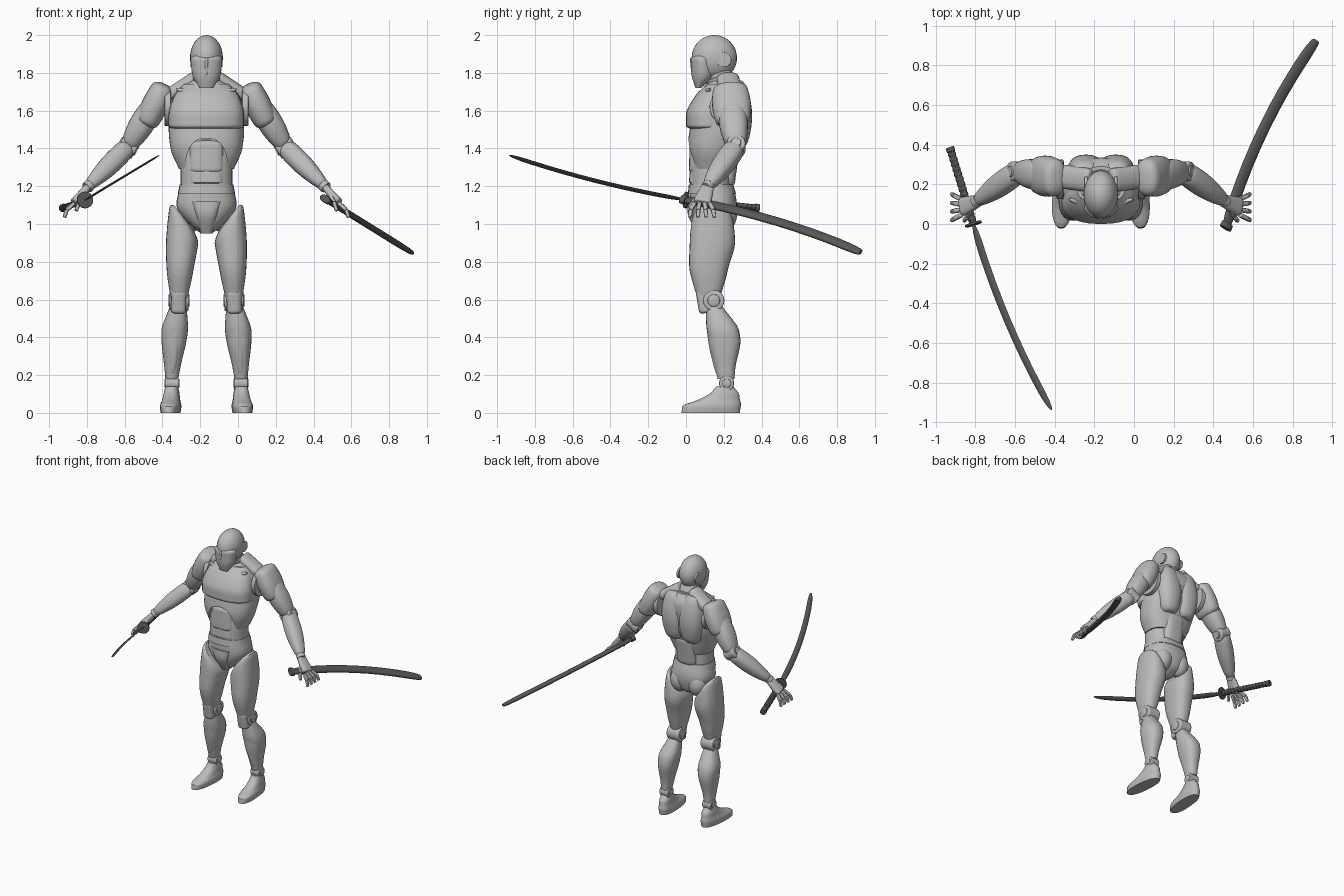
import bpy, bmesh, math
from mathutils import Vector, Matrix

cube = bpy.data.objects.get("Cube")
if cube:
    bpy.data.objects.remove(cube, do_unlink=True)

CENTRE = -.167  # the figure stands off the origin, balancing the swords
ACROSS, FORWARD, UPWARD = Vector((1, 0, 0)), Vector((0, 1, 0)), Vector((0, 0, 1))


def material(name, value):
    created = bpy.data.materials.new(name)
    created.use_nodes = True
    colour = (value, value, value, 1)
    created.diffuse_color = colour
    created.node_tree.nodes["Principled BSDF"].inputs["Base Color"].default_value = colour
    return created


BODY = material("light grey armour", .5)
STEEL = material("dark grey weapon", .1)


def blend(rings, steps):
    """Refine a list of rings with a smooth curve that never overshoots."""
    def slope(a, b):
        return 2 * a * b / (a + b) if a * b > 0 else 0
    rings = [tuple(ring) + (0,) * (6 - len(ring)) for ring in rings]
    delta = [[q - p for p, q in zip(low, high)] for low, high in zip(rings, rings[1:])]
    inner = [[slope(a, b) for a, b in zip(low, high)] for low, high in zip(delta, delta[1:])]
    tangent = [delta[0]] + inner + [delta[-1]]
    refined = []
    for i, step in enumerate(delta):
        for k in range(steps):
            t = k / steps
            u = 1 - t
            refined.append([p + t * t * (t + 3 * u) * d + t * u * u * a - t * t * u * b
                            for p, d, a, b in zip(rings[i], step, tangent[i], tangent[i + 1])])
    return refined + [rings[-1]]


def loft(name, rings, paint=BODY, both=False, square=2.4, sides=28, steps=4, place=Matrix()):
    """Skin rings of (x, y, z, rx, ry, tilt); both makes a left and a right copy."""
    made = []
    for label, sign in (("left_", 1), ("right_", -1)) if both else (("", 1),):
        bm = bmesh.new()
        loops = []
        for x, y, z, rx, ry, tilt in blend(rings, steps):
            loop = []
            for i in range(sides):
                angle = math.tau * i / sides
                c, s = math.cos(angle), math.sin(angle)
                dx = math.copysign(abs(c) ** (2 / square), c) * rx
                dy = math.copysign(abs(s) ** (2 / square), s) * ry
                point = place @ Vector((x + dx, y + dy, z + tilt * dx))
                loop.append(bm.verts.new((point.x * sign + CENTRE, point.y, point.z)))
            loops.append(loop)
        for low, high in zip(loops, loops[1:]):
            for i in range(sides):
                bm.faces.new((low[i - 1], low[i], high[i], high[i - 1]))
        bm.faces.new(loops[0])
        bm.faces.new(loops[-1])
        bmesh.ops.recalc_face_normals(bm, faces=bm.faces)
        mesh = bpy.data.meshes.new(label + name)
        bm.to_mesh(mesh)
        bm.free()
        mesh.materials.append(paint)
        part = bpy.data.objects.new(label + name, mesh)
        bpy.context.collection.objects.link(part)
        made.append(part)
    return made


def slab(name, rows, **options):
    """Centred loft from rows of (height, half width, front, back)."""
    return loft(name, [(0, (front + back) / 2, z, width, (back - front) / 2)
                       for z, width, front, back in rows], **options)


def ball(name, centre, rx, ry, rz, **options):
    x, y, z = centre
    angles = [math.pi * (i + .1) / 20 for i in range(20)] + [math.pi * .995]
    return loft(name, [(x, y, z - rz * math.cos(a), rx * math.sin(a), ry * math.sin(a))
                       for a in angles], square=2, steps=1, **options)


def limb(name, start, end, width, taper=1, flat=1, swell=0, cap=.6, bow=0, hint=FORWARD, **options):
    """Round-ended bar: width tapers and swells, flat sets the depth, bow bends it."""
    start, end = Vector(start), Vector(end)
    along = (end - start).normalized()
    side = (hint - along * along.dot(hint)).normalized()
    frame = Matrix((side, along.cross(side), along)).transposed().to_4x4()
    frame.translation = start
    rings = []
    for i in range(17):
        t = (1 - math.cos(math.pi * i / 16)) / 2
        edge = min(1, 8 * t, 8 - 8 * t)
        round_off = cap + (1 - cap) * math.sqrt(edge * (2 - edge))
        radius = (width * (1 + (taper - 1) * t) + swell * math.sin(math.pi * t)) * round_off
        rings.append((bow * 4 * t * (1 - t), 0, t * (end - start).length, radius, radius * flat))
    return loft(name, rings, steps=1, place=frame, **options)


def disc(name, centre, axis, radius, half, **options):
    offset = axis.normalized() * half
    return limb(name, centre - offset, centre + offset, radius, cap=.88, square=2, **options)


# Joints of the left side, shared by the parts around them
SHOULDER, ELBOW, WRIST = Vector((.28, .24, 1.63)), Vector((.415, .265, 1.41)), Vector((.625, .115, 1.2))
KNUCKLES = Vector((.7, .085, 1.11))
KNEE, ANKLE = Vector((.145, .147, .595)), Vector((.183, .215, .157))

# Head, mask and neck
ball("head", (0, .15, 1.88), .087, .12, .12)
slab("face_mask", [(1.72, .035, .05, .08), (1.79, .075, .03, .15), (1.87, .084, .026, .15),
                   (1.89, .07, .04, .13)], square=2)
limb("nose_ridge", (0, .03, 1.88), (0, .035, 1.78), .01, taper=.5)
limb("eye", (.02, .032, 1.855), (.066, .068, 1.878), .005, swell=.003, both=True, sides=12)
disc("ear_cap", Vector((.075, .2, 1.87)), ACROSS, .04, .009, both=True)
limb("neck", (0, .23, 1.66), (0, .165, 1.83), .08, taper=.75, cap=1)
for i, label in enumerate(("lower", "upper")):
    disc(label + "_neck_ring", Vector((0, .2 - .02 * i, 1.73 + .04 * i)), UPWARD - FORWARD * .35,
         .08 - .007 * i, .014)

# Rib cage with an arch opened over the belly
ribs = slab("rib_cage", [(1.29, .145, .03, .25), (1.4, .19, .01, .28), (1.5, .2, .02, .32),
                         (1.6, .2, .03, .33), (1.7, .16, .08, .33), (1.76, .08, .13, .29)],
            sides=48)[0]
arch = limb("arch_cutter", (0, -.1, 1.3), (0, .1, 1.3), .11, flat=1.4, cap=1, hint=ACROSS)[0]
arch.hide_render = True
cut = ribs.modifiers.new("arch", "BOOLEAN")
cut.object = arch
bpy.context.view_layer.update()
shaped = ribs.evaluated_get(bpy.context.evaluated_depsgraph_get())
ribs.data = bpy.data.meshes.new_from_object(shaped)
ribs.modifiers.clear()
bpy.data.objects.remove(arch, do_unlink=True)

# Torso armour
slab("chest_plate", [(1.5, .17, .03, .24), (1.52, .2, 0, .24), (1.58, .2, 0, .24),
                     (1.68, .17, .05, .24), (1.74, .12, .11, .24)])
limb("collar_bone", (.015, .08, 1.675), (.16, .125, 1.715), .008, swell=.006, both=True, sides=12)
limb("shoulder_blade", (.07, .26, 1.4), (.08, .25, 1.76), .06, swell=.035, hint=ACROSS, both=True)
limb("trapezius", (.05, .22, 1.78), (.2, .24, 1.68), .06, flat=.6, both=True)
slab("abdomen", [(1.18, .138, .02, .24), (1.3, .138, .02, .24), (1.45, .15, .04, .25)])
for label, low, high in (("lower", 1.21, 1.28), ("upper", 1.27, 1.44)):
    limb(label + "_belly_plate", (0, .06, low), (0, .065, high), .09, flat=.5, hint=ACROSS, square=3)
limb("lumbar_plate", (0, .2, 1.2), (0, .23, 1.42), .08, flat=.7, hint=ACROSS, square=3)

# Pelvis
slab("pelvis", [(1.2, .14, .02, .25), (1.1, .16, .02, .27), (1, .09, .04, .25), (.95, .03, .09, .17)])
slab("belt", [(1.16, .152, .01, .265), (1.21, .142, .015, .25)])
slab("groin_guard", [(1.12, .08, .01, .1), (1.05, .06, .01, .12), (.95, .03, .06, .15)], square=3)
ball("buttock", (.075, .2, 1.05), .07, .07, .09, both=True)

# Legs
loft("thigh", [(.118, .14, 1.03, .055, .09, 1.3), (.12, .14, 1, .075, .11, 1.2),
               (.13, .14, .9, .083, .12, .3), (.14, .12, .75, .07, .1),
               (.145, .12, .61, .045, .06)], both=True)
limb("thigh_plate", (.146, .08, .79), (.146, .1, .62), .045, hint=ACROSS, both=True)
for label, joint, radius in (("knee", KNEE, .056), ("ankle", ANKLE, .04)):
    disc(label + "_joint", joint, ACROSS, radius, radius * .9, both=True)
    disc(label + "_bolt", joint, ACROSS, radius * .6, radius, both=True)
limb("knee_cap", (.146, .09, .65), (.148, .11, .53), .04, hint=ACROSS, both=True, square=3)
loft("shin", [(.15, .15, .56, .045, .045), (.168, .195, .44, .07, .085), (.172, .204, .38, .066, .085),
              (.18, .207, .25, .044, .056), (.183, .212, .18, .034, .044)], both=True)
limb("shin_ridge", (.155, .12, .54), (.182, .175, .2), .014, swell=.014, hint=ACROSS, both=True)
loft("foot", [(.2, .115, 0, .05, .155), (.2, .12, .035, .055, .155), (.2, .16, .07, .046, .11),
              (.2, .19, .11, .04, .07), (.2, .19, .14, .033, .045)],
     both=True, place=Matrix.Rotation(.08, 4, "Z"))

# Arms
disc("shoulder_socket", Vector((.205, .225, 1.62)), ACROSS, .1, .018, both=True)
limb("shoulder_cap", (.22, .232, 1.74), (.325, .25, 1.52), .085, flat=.68, swell=.018, cap=.3, both=True)
limb("upper_arm", SHOULDER, ELBOW, .065, taper=.75, flat=.88, swell=.018, both=True)
elbow_axis = ACROSS + UPWARD * .55
disc("elbow_joint", ELBOW, elbow_axis, .05, .046, both=True)
disc("elbow_bolt", ELBOW, elbow_axis, .028, .053, both=True)
limb("forearm", ELBOW, WRIST, .055, taper=.55, flat=.92, swell=.015, both=True)
disc("wrist_joint", WRIST, WRIST - ELBOW, .032, .014, both=True)

# Hands
limb("palm", WRIST, KNUCKLES, .033, taper=1.5, flat=.55, both=True, square=3)


def finger(name, root, middle, tip):
    limb(name, root, middle, .0125, both=True, sides=10)
    limb(name + "_tip", middle, tip, .0125, taper=.8, both=True, sides=10)


for i, label in enumerate(("index", "middle", "ring", "little")):
    fan = FORWARD * (i - 1.5)
    root = KNUCKLES + fan * .026
    middle = root + fan * .013 + ACROSS * .04 - UPWARD * .035
    finger(label + "_finger", root, middle, middle + fan * .005 + ACROSS * .012 - UPWARD * .04)
finger("thumb", (.65, .085, 1.165), (.675, .035, 1.115), (.69, .015, 1.07))

# Sword in the right hand
guard, pommel = Vector((-.643, 0, 1.127)), Vector((-.758, .375, 1.085))
grip = pommel - guard
edge_side = ACROSS + UPWARD * .6
limb("blade", guard, (-.248, -.937, 1.365), .021, taper=.9, flat=.28, cap=.1, bow=-.035,
     hint=edge_side, paint=STEEL, square=1.3, sides=12)
disc("sword_guard", guard, grip, .044, .006, paint=STEEL)
limb("sword_grip", guard, pommel, .019, flat=.7, cap=1, hint=edge_side, paint=STEEL)
for i in range(1, 15):
    disc("grip_wrap_%d" % i, guard + grip * i / 15, grip, .022, .008, flat=.75, hint=edge_side,
         paint=STEEL, sides=16)
disc("sword_pommel", pommel, grip, .022, .012, paint=STEEL)

# Scabbard in the left hand
mouth, toe = Vector((.633, -.01, 1.13)), Vector((1.085, .925, .85))
edge_side = ACROSS - UPWARD * .62
limb("scabbard", mouth, toe, .03, flat=.54, bow=-.05, hint=edge_side, paint=STEEL)
disc("scabbard_throat", mouth, toe - mouth, .034, .015, flat=.6, hint=edge_side, paint=STEEL)

# Smooth shading with crisp edges
for part in bpy.context.collection.objects:
    if part.type == "MESH":
        bpy.ops.object.select_all(action="DESELECT")
        part.select_set(True)
        bpy.context.view_layer.objects.active = part
        bpy.ops.object.shade_smooth_by_angle(angle=math.radians(35))
